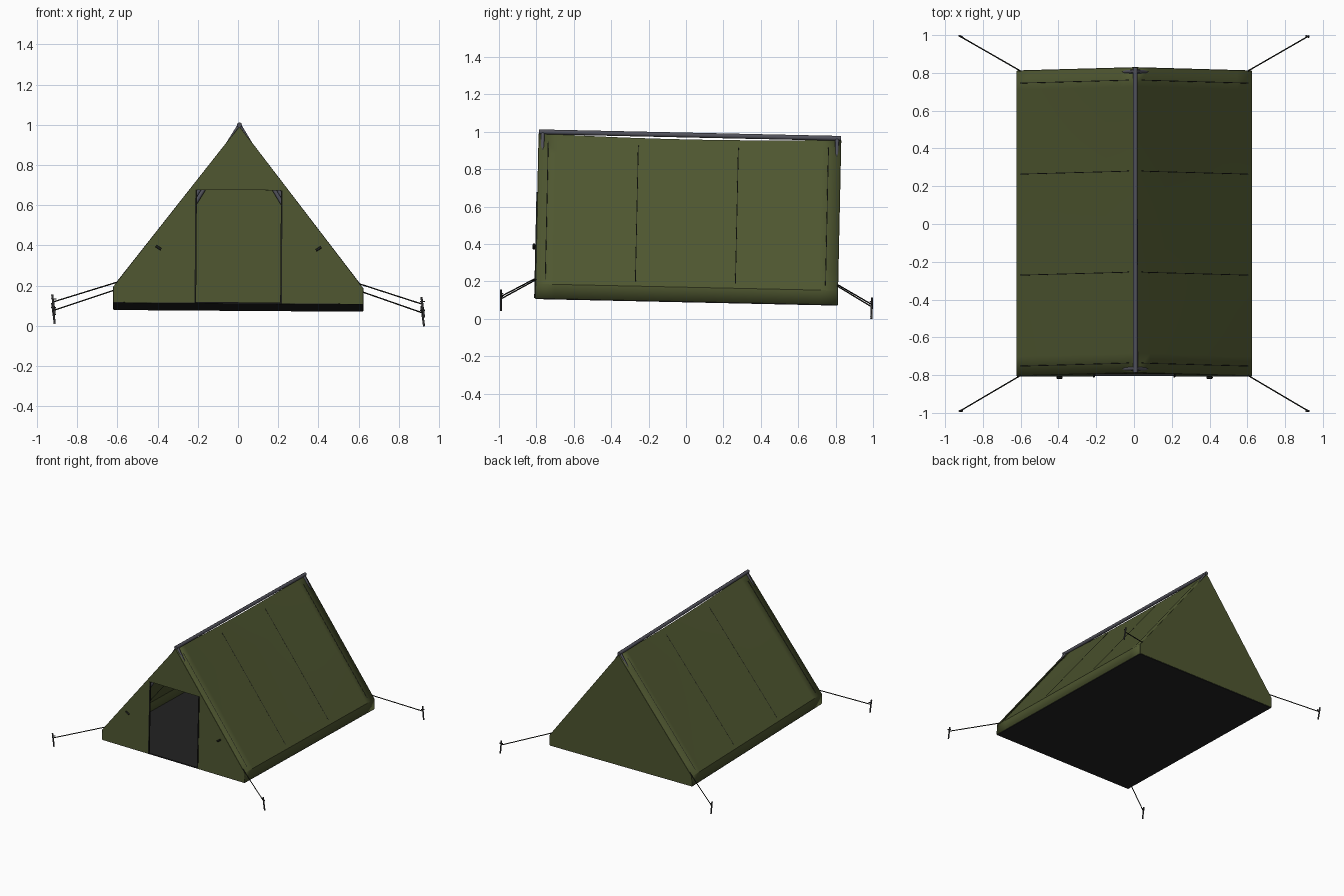
import bpy, math
from mathutils import Matrix

if "Cube" in bpy.data.objects:
    bpy.data.objects.remove(bpy.data.objects["Cube"])

# Whole tent leans slightly: lower at the back and a touch lower on the right
TILT = Matrix.Rotation(math.radians(0.4), 4, 'Y') @ Matrix.Rotation(math.radians(-1.24), 4, 'X')
W, L = 0.62, 0.807              # half width, half length
BASE, EAVE, APEX = 0.096, 0.172, 0.972
DOOR_W, DOOR_TOP = 0.213, 0.658


def material(name, rgb):
    m = bpy.data.materials.new(name)
    m.diffuse_color = (*rgb, 1)
    m.use_nodes = True
    m.node_tree.nodes["Principled BSDF"].inputs["Base Color"].default_value = m.diffuse_color
    return m


OLIVE = material("olive canvas", (0.078, 0.095, 0.030))
BLACK = material("black groundsheet", (0.016, 0.016, 0.016))
GREY = material("grey pole metal", (0.085, 0.085, 0.105))
DARK = material("dark trim", (0.012, 0.013, 0.010))
STEEL = material("stake metal", (0.045, 0.045, 0.047))


def mesh(name, verts, faces, mat, thick=0.0):
    me = bpy.data.meshes.new(name)
    me.from_pydata(verts, [], faces)
    me.materials.append(mat)
    ob = bpy.data.objects.new(name, me)
    bpy.context.collection.objects.link(ob)
    ob.matrix_world = TILT
    if thick:
        s = ob.modifiers.new("cloth thickness", 'SOLIDIFY')
        s.thickness, s.offset = thick, 0
    return ob


def box(name, lo, hi, mat):
    v = [(x, y, z) for x in (lo[0], hi[0]) for y in (lo[1], hi[1]) for z in (lo[2], hi[2])]
    f = [(0, 1, 3, 2), (4, 6, 7, 5), (0, 4, 5, 1), (2, 3, 7, 6), (0, 2, 6, 4), (1, 5, 7, 3)]
    return mesh(name, v, f, mat)


def tube(name, pts, r, mat, res=1):
    cu = bpy.data.curves.new(name, 'CURVE')
    cu.dimensions = '3D'
    cu.bevel_depth, cu.bevel_resolution, cu.use_fill_caps = r, res, True
    sp = cu.splines.new('POLY')
    sp.points.add(len(pts) - 1)
    for p, co in zip(sp.points, pts):
        p.co = (*co, 1)
    cu.materials.append(mat)
    ob = bpy.data.objects.new(name, cu)
    bpy.context.collection.objects.link(ob)
    ob.matrix_world = TILT
    return ob


def slope(side, t, y):
    """Point on the roof slope, t from eave (0) to ridge (1), sagging mid-length."""
    sag = 0.016 * t * (1 - (y / L) ** 2)
    return (side * W * (1 - t), y, EAVE + (APEX - EAVE) * t - sag)


# Roof canvas with low side walls
NT, NY = 8, 16
verts, faces = [], []
for j in range(NY + 1):
    y = -L + 2 * L * j / NY
    verts.append((-W, y, BASE))
    verts += [slope(-1, i / NT, y) for i in range(NT + 1)]
    verts += [slope(1, i / NT, y) for i in range(NT - 1, -1, -1)]
    verts.append((W, y, BASE))
n = len(verts) // (NY + 1)
for j in range(NY):
    for i in range(n - 1):
        a = j * n + i
        faces.append((a, a + n, a + n + 1, a + 1))
roof = mesh("roof_canvas", verts, faces, OLIVE, 0.005)
bpy.context.view_layer.objects.active = roof
roof.select_set(True)
bpy.ops.object.shade_smooth_by_angle(angle=math.radians(20))

# End walls: closed back, front with an open doorway
outline = [(-W, BASE), (W, BASE), (W, EAVE), (0, APEX), (-W, EAVE)]
mesh("back_wall", [(x, L, z) for x, z in outline], [(0, 1, 2, 3, 4)], OLIVE, 0.005)
xe = W * (APEX - DOOR_TOP) / (APEX - EAVE)      # half width at lintel height
fv = []
for s in (-1, 1):
    fv += [(s * x, -L, z) for x, z in
           ((W, BASE), (DOOR_W, BASE), (DOOR_W, DOOR_TOP), (xe, DOOR_TOP), (W, EAVE))]
fv.append((0, -L, APEX))
mesh("front_wall", fv, [(0, 1, 2, 3, 4), (9, 8, 7, 6, 5), (3, 2, 7, 8, 10)], OLIVE, 0.005)

# Groundsheet
box("groundsheet", (-W, -L, BASE - 0.004), (W, L, BASE + 0.004), BLACK)

# Ridge pole and A-frame poles at each end
tube("ridge_pole", [(0, -L, 0.982), (0, L, 0.982)], 0.013, GREY, 2)
for end, y in (("front", -L + 0.02), ("back", L - 0.02)):
    for side, s in (("left", -1), ("right", 1)):
        tube(f"{end}_{side}_pole", [(0, y, 0.98), (s * 0.54, y, 0.10)], 0.010, GREY, 2)

for side, s in (("left", -1), ("right", 1)):
    # Roof seams
    for k, y in enumerate((-0.757, -0.275, 0.26, 0.742)):
        tube(f"{side}_seam_{k + 1}", [slope(s, 0.03 + 0.92 * i / 8, y) for i in range(9)],
             0.0045, DARK, 0)
    # Doorway zip and toggle
    x = s * DOOR_W
    box(f"{side}_door_zip", (x - 0.004, -L - 0.007, BASE), (x + 0.004, -L + 0.003, DOOR_TOP), DARK)
    tube(f"{side}_door_toggle", [(s * 0.385, -L - 0.014, 0.360), (s * 0.411, -L - 0.014, 0.377)],
         0.007, DARK)
    # Guy lines and stakes at the four corners
    for end, e in (("front", -1), ("back", 1)):
        sx, sy = s * 0.918, e * 0.990
        tube(f"{end}_{side}_guy_line", [(s * 0.595, e * (L - 0.005), 0.198), (sx, sy, 0.092)],
             0.0035, DARK)
        tube(f"{end}_{side}_stake", [(sx - 0.007, sy + e * 0.003, 0.128), (sx + 0.007, sy, 0.026)],
             0.0055, STEEL)
        tube(f"{end}_{side}_stake_hook", [(sx - s * 0.012, sy - e * 0.007, 0.106),
                                          (sx + s * 0.010, sy + e * 0.005, 0.106)], 0.004, STEEL)
